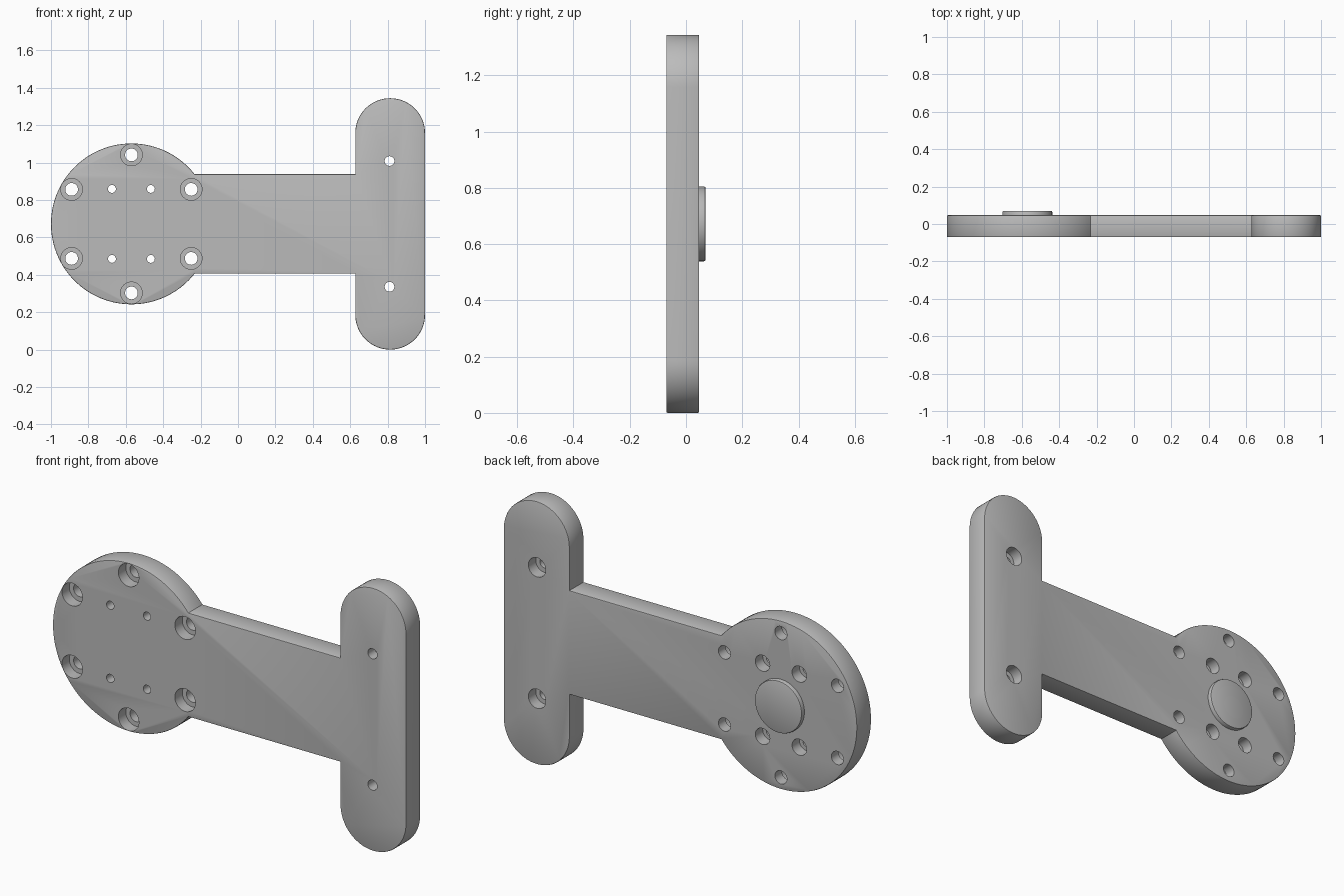
import bpy, bmesh
from math import asin, cos, sin, pi, radians
from mathutils import Matrix

if "Cube" in bpy.data.objects:
    bpy.data.objects.remove(bpy.data.objects["Cube"])

FRONT, BACK, MID = -0.07, 0.047, 0.672   # plate faces and centre height
DISC_X, DISC_R, ARM = -0.57, 0.43, 0.266
FOOT_X, FOOT_R, FOOT_Z = 0.8135, 0.1865, 0.4855

grey = bpy.data.materials.new("plain grey")
grey.use_nodes = True
grey.diffuse_color = (0.5, 0.5, 0.5, 1)
grey.node_tree.nodes["Principled BSDF"].inputs["Base Color"].default_value = grey.diffuse_color


def make_object(name, bm):
    bmesh.ops.recalc_face_normals(bm, faces=bm.faces)
    mesh = bpy.data.meshes.new(name)
    bm.to_mesh(mesh)
    bm.free()
    mesh.materials.append(grey)
    obj = bpy.data.objects.new(name, mesh)
    bpy.context.collection.objects.link(obj)
    return obj


def arc(cx, cz, r, start, end, steps):
    angles = [start + (end - start) * i / steps for i in range(steps + 1)]
    return [(cx + r * cos(a), cz + r * sin(a)) for a in angles]


def add_cylinder(bm, x, z, r, y0, y1, sides=40):
    place = Matrix.Translation((x, (y0 + y1) / 2, z)) @ Matrix.Rotation(pi / 2, 4, "X")
    bmesh.ops.create_cone(bm, cap_ends=True, segments=sides, radius1=r, radius2=r,
                          depth=y1 - y0, matrix=place)


def soften(bm, y_levels, width):
    edges = [e for e in bm.edges
             if any(all(abs(v.co.y - y) < 1e-5 for v in e.verts) for y in y_levels)]
    bmesh.ops.bevel(bm, geom=edges, offset=width, segments=2, affect="EDGES", profile=0.5)


def smooth(obj):
    bpy.ops.object.select_all(action="DESELECT")
    obj.select_set(True)
    bpy.context.view_layer.objects.active = obj
    bpy.ops.object.shade_smooth_by_angle(angle=radians(30))


# Plate: disc, arm and rounded foot in one outline
join = asin(ARM / DISC_R)
outline = arc(DISC_X, MID, DISC_R, join, 2 * pi - join, 96)
outline += [(FOOT_X - FOOT_R, MID - ARM)]
outline += arc(FOOT_X, MID - FOOT_Z, FOOT_R, pi, 2 * pi, 40)
outline += arc(FOOT_X, MID + FOOT_Z, FOOT_R, 0, pi, 40)
outline += [(FOOT_X - FOOT_R, MID + ARM)]

bm = bmesh.new()
face = bm.faces.new([bm.verts.new((x, FRONT, z)) for x, z in outline])
extruded = bmesh.ops.extrude_face_region(bm, geom=[face])["geom"]
bmesh.ops.translate(bm, vec=(0, BACK - FRONT, 0),
                    verts=[v for v in extruded if isinstance(v, bmesh.types.BMVert)])
soften(bm, (FRONT, BACK), 0.005)
plate = make_object("mounting_plate", bm)

# Hole positions: (x, z, hole radius, counterbore radius, counterbore on front)
holes = [(x, z, 0.034, 0.058, True)
         for x, z in arc(DISC_X, MID, 0.369, pi / 6, 11 * pi / 6, 5)]
holes += [(DISC_X + sx * 0.104, MID + sz * 0.187, 0.021, 0.041, False)
          for sx in (-1, 1) for sz in (-1, 1)]
holes += [(0.81, MID + sz * 0.336, 0.026, 0.049, False) for sz in (-1, 1)]

# Cutters for the through holes and the counterbores
through, bores = bmesh.new(), bmesh.new()
for x, z, r, bore, on_front in holes:
    add_cylinder(through, x, z, r, FRONT - 0.05, BACK + 0.05)
    y0, y1 = (FRONT - 0.04, FRONT + 0.06) if on_front else (BACK - 0.06, BACK + 0.04)
    add_cylinder(bores, x, z, bore, y0, y1)

bpy.context.view_layer.objects.active = plate
for name, cutter_mesh in (("counterbore_cutter", bores), ("hole_cutter", through)):
    cutter = make_object(name, cutter_mesh)
    cutter.hide_render = True
    cut = plate.modifiers.new(name, "BOOLEAN")
    cut.operation, cut.solver, cut.object = "DIFFERENCE", "EXACT", cutter
    bpy.ops.object.modifier_apply(modifier=name)
    bpy.data.objects.remove(cutter)
smooth(plate)

# Round locating boss on the back of the disc
bm = bmesh.new()
add_cylinder(bm, DISC_X, MID, 0.133, BACK - 0.01, 0.07, 72)
soften(bm, (0.07,), 0.006)
smooth(make_object("locating_boss", bm))
